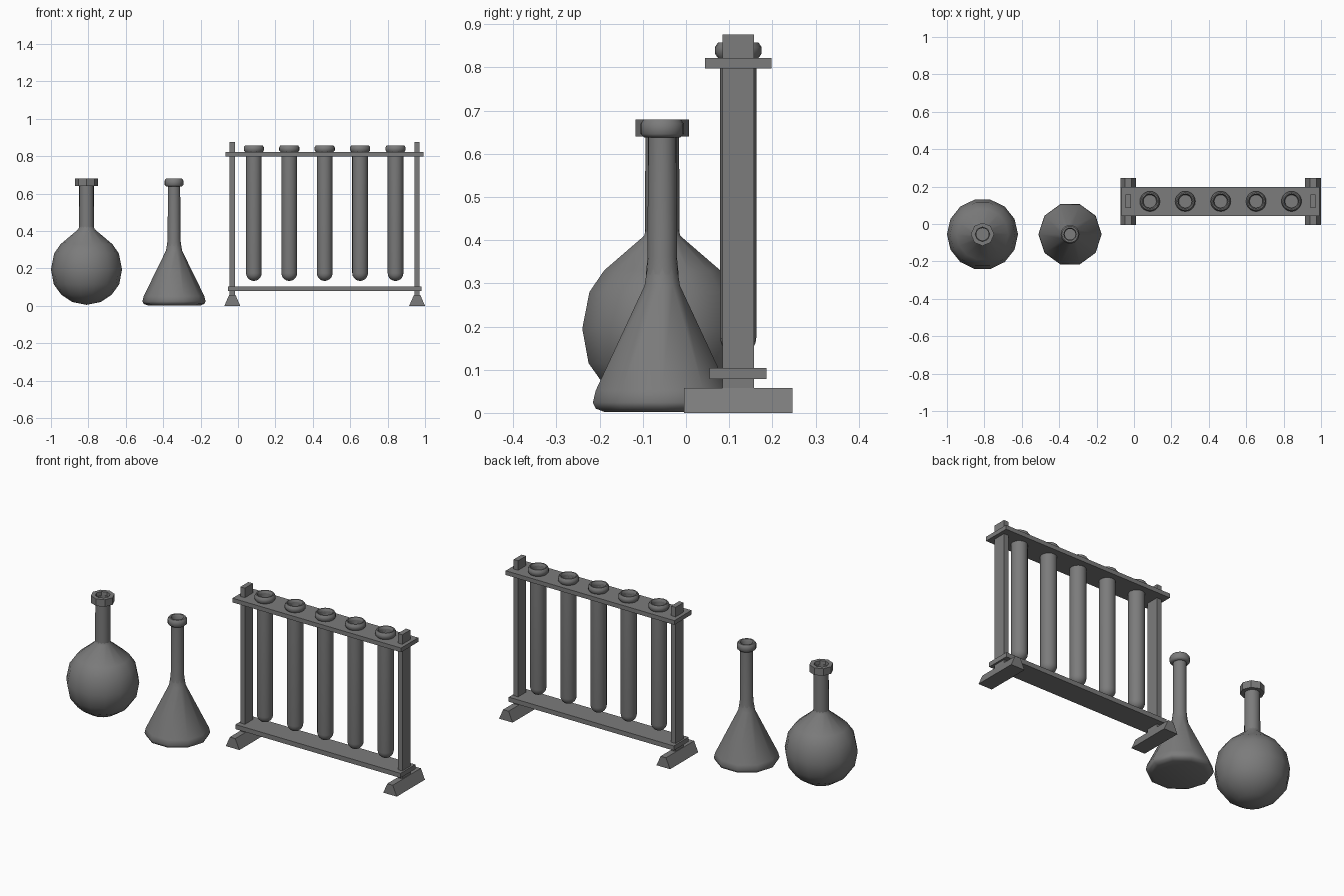
import bpy, bmesh
from math import sin, cos, pi, radians

if "Cube" in bpy.data.objects:
    bpy.data.objects.remove(bpy.data.objects["Cube"], do_unlink=True)

grey = bpy.data.materials.new("plain grey")
grey.use_nodes = True
COLOUR = (0.2, 0.2, 0.2, 1)
grey.diffuse_color = COLOUR
grey.node_tree.nodes["Principled BSDF"].inputs["Base Color"].default_value = COLOUR


def finish(bm, name, smooth_angle=None):
    bmesh.ops.recalc_face_normals(bm, faces=bm.faces[:])
    mesh = bpy.data.meshes.new(name)
    bm.to_mesh(mesh)
    bm.free()
    mesh.materials.append(grey)
    obj = bpy.data.objects.new(name, mesh)
    bpy.context.collection.objects.link(obj)
    if smooth_angle:
        bpy.ops.object.select_all(action='DESELECT')
        obj.select_set(True)
        bpy.context.view_layer.objects.active = obj
        bpy.ops.object.shade_smooth_by_angle(angle=radians(smooth_angle))
    return obj


def lathe(name, x, y, profile, sides, angle=50, closed=False, turn=0.0):
    """Turn a (radius, height) profile about a vertical axis; radius 0 is a pole."""
    bm = bmesh.new()
    rings = []
    for r, z in profile:
        if r == 0:
            rings.append([bm.verts.new((x, y, z))] * sides)
        else:
            steps = [2 * pi * (i + turn) / sides for i in range(sides)]
            rings.append([bm.verts.new((x + r * cos(a), y + r * sin(a), z)) for a in steps])
    if closed:
        rings.append(rings[0])
    for low, high in zip(rings, rings[1:]):
        for i in range(sides):
            j = (i + 1) % sides
            quad = dict.fromkeys([low[i], low[j], high[j], high[i]])
            bm.faces.new(list(quad))
    return finish(bm, name, angle)


def prism(name, x, y, half_y, z0, z1, half_bottom, half_top):
    """Block running along y whose x width can taper towards the top."""
    bm = bmesh.new()
    bmesh.ops.create_cube(bm, size=2)
    for v in bm.verts:
        top = v.co.z > 0
        v.co = (x + v.co.x * (half_top if top else half_bottom),
                y + v.co.y * half_y, z1 if top else z0)
    return finish(bm, name)


FLASK_Y = -0.055
RACK_Y = 0.121

# Round flask: faceted bulb, neck with bore, octagonal collar
lathe("round_flask_bulb", -0.81, FLASK_Y,
      [(0, 0.005), (0.075, 0.02), (0.135, 0.06), (0.175, 0.115), (0.19, 0.195),
       (0.173, 0.28), (0.138, 0.33), (0.043, 0.41), (0.038, 0.43)], 14)
lathe("round_flask_neck", -0.81, FLASK_Y,
      [(0.04, 0.4), (0.039, 0.66), (0.033, 0.66), (0.033, 0.42), (0, 0.42)], 16)
lathe("round_flask_collar", -0.81, FLASK_Y,
      [(0.062, 0.64), (0.062, 0.68), (0.039, 0.68), (0.036, 0.64)], 8,
      angle=30, closed=True)

# Conical flask: ten-sided body, neck with bore, rounded lip
CONE_X = -0.342
lathe("conical_flask_body", CONE_X, FLASK_Y,
      [(0, 0.002), (0.14, 0.002), (0.162, 0.01), (0.169, 0.024), (0.162, 0.052),
       (0.043, 0.295), (0.035, 0.345), (0.034, 0.36)], 10)
lathe("conical_flask_neck", CONE_X, FLASK_Y,
      [(0.038, 0.32), (0.034, 0.36), (0.033, 0.65), (0.029, 0.65), (0.029, 0.36), (0, 0.36)], 20)
lathe("conical_flask_lip", CONE_X, FLASK_Y,
      [(0.042, 0.638), (0.05, 0.646), (0.05, 0.67), (0.043, 0.68), (0.034, 0.68),
       (0.029, 0.67), (0.029, 0.638)], 20, closed=True)

# Rack shelves
RACK_X = 0.4635
prism("top_shelf", RACK_X, RACK_Y, 0.077, 0.798, 0.822, 0.529, 0.529)
prism("bottom_shelf", RACK_X, RACK_Y, 0.066, 0.078, 0.104, 0.518, 0.518)

# Posts and tapered feet
for side, sign in (("right", -1), ("left", 1)):
    px = RACK_X + sign * 0.494
    prism(side + "_post", px, RACK_Y, 0.036, 0.05, 0.876, 0.014, 0.014)
    prism(side + "_foot", px, RACK_Y, 0.126, 0, 0.058, 0.0425, 0.017)

# Five test tubes with rounded bottoms, open bores and beaded rims
for n in range(5):
    tx = RACK_X + (n - 2) * 0.1893
    base = [(0.042 * sin(t * pi / 10), 0.175 - 0.042 * cos(t * pi / 10)) for t in range(1, 6)]
    lathe(f"test_tube_{n + 1}", tx, RACK_Y,
          [(0, 0.133)] + base + [(0.042, 0.845), (0.035, 0.845), (0.035, 0.18), (0, 0.145)], 20)
    lathe(f"test_tube_rim_{n + 1}", tx, RACK_Y,
          [(0.04, 0.822), (0.047, 0.822), (0.054, 0.832), (0.054, 0.847),
           (0.047, 0.858), (0.041, 0.858), (0.035, 0.847), (0.035, 0.83)], 20, closed=True)
